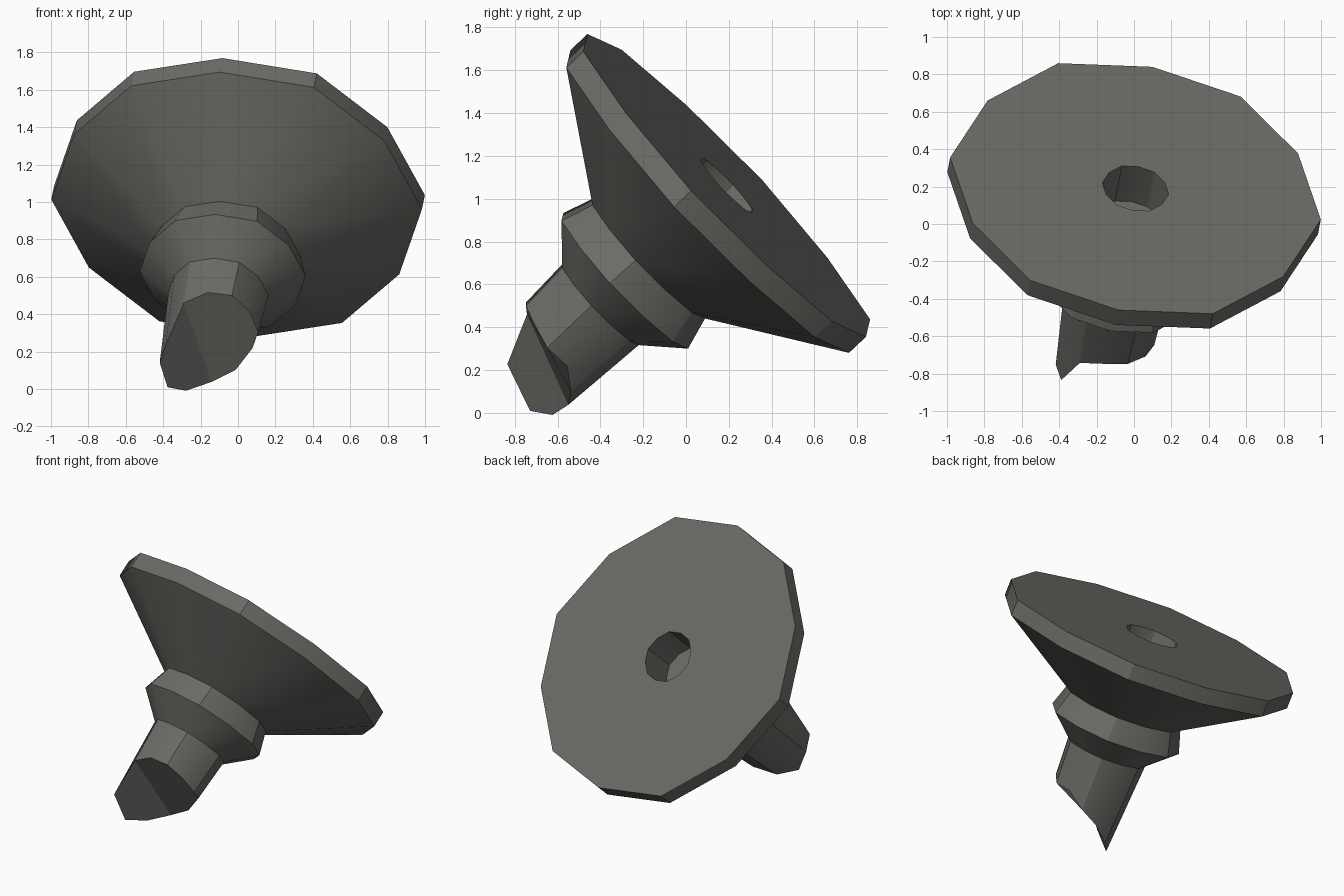
import bpy, bmesh, math
from mathutils import Vector

if "Cube" in bpy.data.objects:
    bpy.data.objects.remove(bpy.data.objects["Cube"])

SIDES = 12
CENTRE = Vector((0.008, 0.19, 1.062))            # middle of the dish face
AXIS = Vector((0.138, 0.72, 0.68)).normalized()  # points out of the dish face
U = Vector((0.992, -0.167, -0.026))
U = (U - U.dot(AXIS) * AXIS).normalized()
V = U.cross(AXIS)
WOBBLE = [1.0, 0.975, 1.0, 0.96, 0.975, 0.96]    # slightly uneven rim, repeats twice

metal = bpy.data.materials.new("dark grey metal")
metal.diffuse_color = (0.145, 0.145, 0.132, 1)
metal.use_nodes = True
metal.node_tree.nodes["Principled BSDF"].inputs["Base Color"].default_value = metal.diffuse_color


def point(k, radius, depth):
    a = 2 * math.pi * k / SIDES
    r = radius * WOBBLE[k % 6]
    return CENTRE - AXIS * depth + (U * math.cos(a) + V * math.sin(a)) * r


# (radius, depth below the dish face)
profile = [
    (0.18, 0.26), (0.18, 0.0),      # bore
    (1.005, 0.0), (1.005, 0.11),    # dish rim
    (0.40, 0.50),                   # cone meets collar
    (0.45, 0.655),                  # collar
    (0.272, 0.815),                 # collar taper to stem
]
# broken stem end: depth at each side
end_depth = [1.105, 1.08, 1.063, 1.07, 1.122, 1.36, 1.363, 1.43, 1.354, 1.25, 1.18, 1.10]

bm = bmesh.new()
rings = [[bm.verts.new(point(k, r, d)) for k in range(SIDES)] for r, d in profile]
rings.append([bm.verts.new(point(k, 0.272 - 0.055 * (d - 0.815), d))
              for k, d in enumerate(end_depth)])
for lo, hi in zip(rings, rings[1:]):
    for k in range(SIDES):
        j = (k + 1) % SIDES
        bm.faces.new((lo[k], lo[j], hi[j], hi[k]))

# bore floor and the two-plane broken end
bm.faces.new(rings[0])
end = rings[-1]
bm.faces.new(end[4:10])
bm.faces.new(end[9:] + end[:5])
bmesh.ops.recalc_face_normals(bm, faces=bm.faces)

mesh = bpy.data.meshes.new("flanged_stem")
bm.to_mesh(mesh)
bm.free()
mesh.materials.append(metal)
obj = bpy.data.objects.new("flanged_stem", mesh)
bpy.context.collection.objects.link(obj)

# smooth cone, crisp edges elsewhere
bpy.context.view_layer.objects.active = obj
obj.select_set(True)
bpy.ops.object.shade_smooth_by_angle(angle=math.radians(30))
